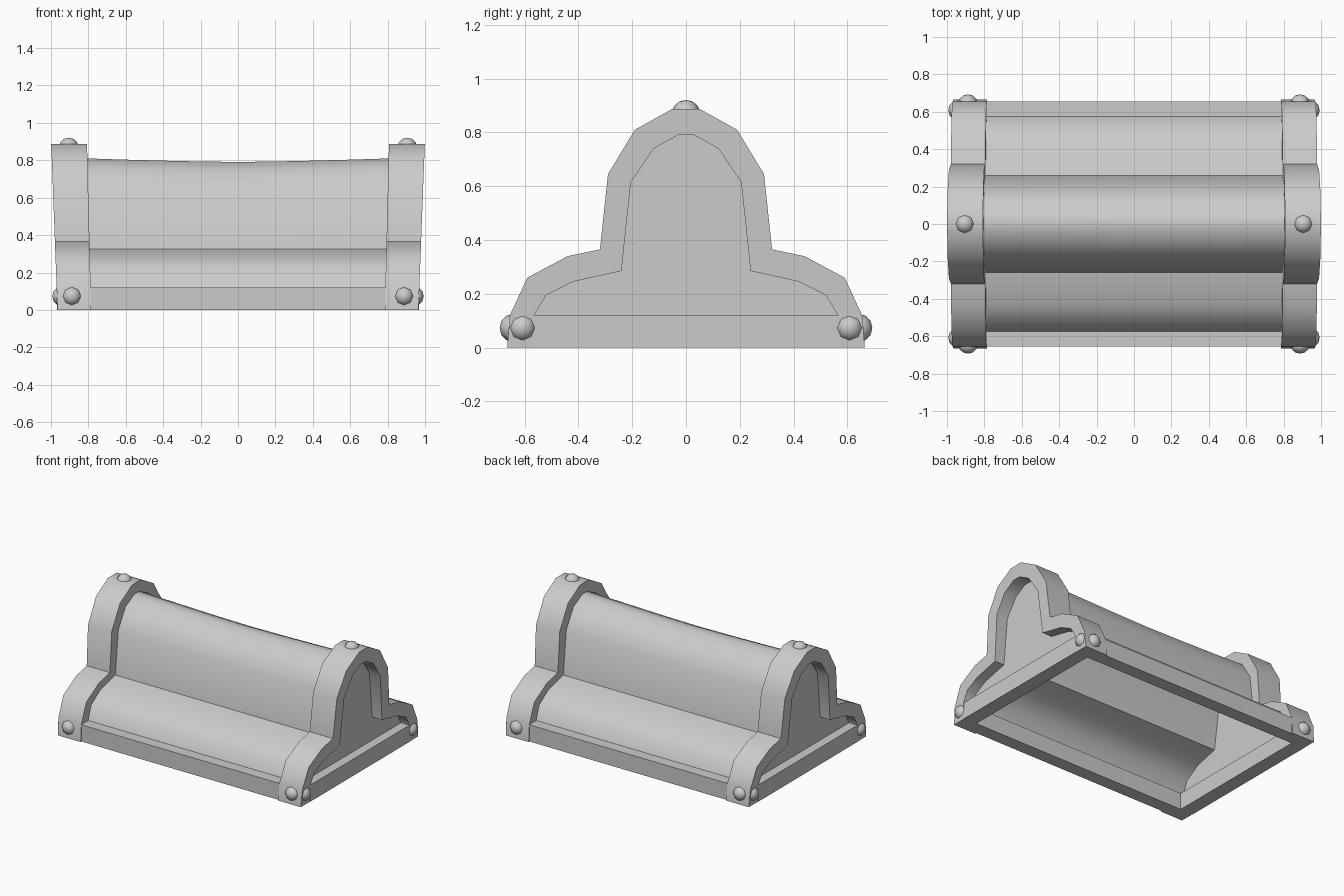
import bpy, bmesh, math
from mathutils import Vector

if "Cube" in bpy.data.objects:
    bpy.data.objects.remove(bpy.data.objects["Cube"])

# half profiles (y, z), from the crown down to the foot
OUTER = [(.05, .888), (.19, .81), (.29, .645), (.32, .365),
         (.44, .34), (.59, .26), (.655, .12), (.665, 0)]
INNER = [(.03, .79), (.12, .74), (.205, .615), (.24, .285),
         (.42, .245), (.52, .195), (.565, .12), (.565, 0)]
BODY = [(.03, .813), (.13, .76), (.215, .63), (.26, .325),
        (.43, .285), (.54, .215), (.583, .1)]
END = .9  # x of the recessed end panels


def full(half):
    return [(-y, z) for y, z in reversed(half)] + half


def finish(name, bm, smooth=None):
    bmesh.ops.recalc_face_normals(bm, faces=bm.faces)
    me = bpy.data.meshes.new(name)
    bm.to_mesh(me)
    bm.free()
    ob = bpy.data.objects.new(name, me)
    bpy.context.collection.objects.link(ob)
    if smooth:
        bpy.ops.object.select_all(action='DESELECT')
        ob.select_set(True)
        bpy.context.view_layer.objects.active = ob
        bpy.ops.object.shade_smooth_by_angle(angle=math.radians(smooth))
    return ob


def skin(bm, loops):
    for a, b in zip(loops, loops[1:]):
        for i in range(len(a) - 1):
            bm.faces.new((a[i], a[i + 1], b[i + 1], b[i]))


# end arches: stepped rings leaning slightly outward towards the top,
# wrapped around the body and returning inward to the end panel
def end_arch(name, s):
    bm = bmesh.new()
    near = lambda z: s * (.785 + .025 * z)
    far = lambda z: s * (.965 + .038 * z)
    panel = lambda z: s * END
    sections = ((BODY + [(.575, 0)], near), (OUTER, near), (OUTER, far),
                (INNER, far), (INNER, panel))
    loops = [[bm.verts.new((fx(z), y, z)) for y, z in full(p)] for p, fx in sections]
    skin(bm, loops)
    for k in (0, -1):
        bm.faces.new([l[k] for l in loops])
    return finish(name, bm, 45)


# base bars: boxes given by their limits
def bar(name, lo, hi):
    bm = bmesh.new()
    bmesh.ops.create_cube(bm, size=1)
    lo, hi = Vector(lo), Vector(hi)
    for v in bm.verts:
        v.co = Vector([(lo[i] + hi[i]) / 2 + v.co[i] * (hi[i] - lo[i]) for i in range(3)])
    return finish(name, bm)


# rivets: low-poly balls sunk in the frame, pole facing outward
def rivet(name, loc, axis):
    bm = bmesh.new()
    bmesh.ops.create_uvsphere(bm, u_segments=8, v_segments=6, radius=.052)
    rot = Vector((0, 0, 1)).rotation_difference(Vector(axis))
    for v in bm.verts:
        v.co.z *= .92
        v.co = rot @ v.co + Vector(loc)
    return finish(name, bm, 50)


# hollow body with a sagging ridge, closed by the recessed end panels
bm = bmesh.new()
loops = []
for x in (-END, -.6, -.3, 0, .3, .6, END):
    sag = .022 * (1 - (abs(x) / END) ** 1.4)
    loops.append([bm.verts.new((x, y, z - sag * max(0, (z - .33) / .48)))
                  for y, z in full(BODY)])
skin(bm, loops)
bm.faces.new(loops[0])
bm.faces.new(loops[-1])
finish("body_shell", bm, 45)

for s, side in ((-1, "left"), (1, "right")):
    end_arch(f"{side}_arch", s)
    xs = sorted((s * .865, s * .967))
    bar(f"{side}_base_bar", (xs[0], -.566, 0), (xs[1], .566, .12))
    rivet(f"{side}_top_rivet", (s * .905, 0, .873), (0, 0, 1))
    for t, face in ((-1, "front"), (1, "back")):
        rivet(f"{side}_{face}_side_rivet", (s * .888, t * .645, .073), (0, t, 0))
        rivet(f"{side}_{face}_end_rivet", (s * .945, t * .608, .073), (s, 0, 0))

# long base bars, running through the feet of the arches
for t, face in ((-1, "front"), (1, "back")):
    ys = sorted((t * .56, t * .655))
    bar(f"{face}_base_bar", (-.95, ys[0], 0), (.95, ys[1], .12))
